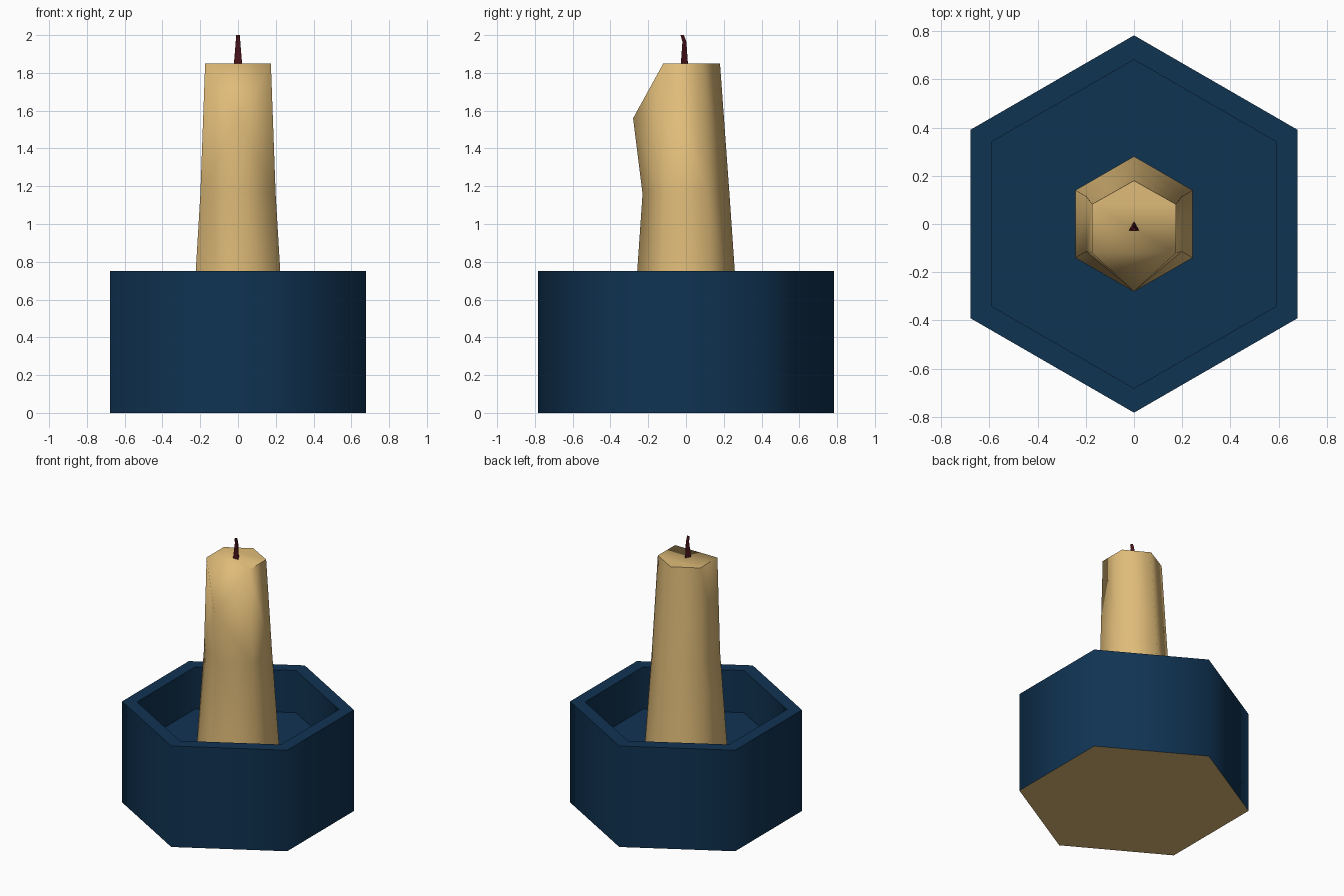
import bpy
import math

if "Cube" in bpy.data.objects:
    bpy.data.objects.remove(bpy.data.objects["Cube"])


def material(name, rgb):
    m = bpy.data.materials.new(name)
    m.diffuse_color = (*rgb, 1)
    m.use_nodes = True
    m.node_tree.nodes["Principled BSDF"].inputs["Base Color"].default_value = m.diffuse_color
    return m


WAX = material("cream wax", (0.74, 0.50, 0.19))
BLUE = material("navy blue", (0.005, 0.033, 0.085))
WICK = material("dark red wick", (0.065, 0.006, 0.010))


def ring(r, z, n=6):
    # point 0 lies at the back (+y), point n/2 at the front (-y)
    return [(r * math.sin(2 * math.pi * i / n), r * math.cos(2 * math.pi * i / n), z)
            for i in range(n)]


def bridge(a, b, n):
    return [(a + i, b + i, b + (i + 1) % n, a + (i + 1) % n) for i in range(n)]


def build(name, verts, faces, mats, angle):
    me = bpy.data.meshes.new(name)
    me.from_pydata(verts, [], faces)
    for m in mats:
        me.materials.append(m)
    ob = bpy.data.objects.new(name, me)
    bpy.context.collection.objects.link(ob)
    bpy.ops.object.select_all(action='DESELECT')
    ob.select_set(True)
    bpy.context.view_layer.objects.active = ob
    bpy.ops.object.mode_set(mode='EDIT')
    bpy.ops.mesh.select_all(action='SELECT')
    bpy.ops.mesh.normals_make_consistent(inside=False)
    bpy.ops.object.mode_set(mode='OBJECT')
    bpy.ops.object.shade_smooth_by_angle(angle=math.radians(angle))
    return ob


# Hexagonal cup with a recessed floor and a cream underside
FLOOR = 0.437
verts = ring(0.783, 0) + ring(0.783, 0.75) + ring(0.682, 0.75) + ring(0.682, FLOOR)
faces = [tuple(range(6))]
for k in range(3):
    faces += bridge(6 * k, 6 * k + 6, 6)
faces.append(tuple(range(18, 24)))
cup = build("holder_cup", verts, faces, [BLUE, WAX], 62)
for p in cup.data.polygons:
    if p.center.z < 0.01:
        p.material_index = 1

# Tapered candle with a chamfered lip leaning out at the front
verts = ring(0.28, FLOOR) + ring(0.23, 1.16)
verts += [(0, 0.18, 1.85), (0.174, 0.082, 1.85), (0.174, -0.12, 1.85),
          (0, -0.28, 1.56), (-0.174, -0.12, 1.85), (-0.174, 0.082, 1.85)]
faces = [tuple(range(6))] + bridge(0, 6, 6)
faces += [f for i, f in enumerate(bridge(6, 12, 6)) if i not in (2, 3)]
faces += [(8, 9, 15), (8, 15, 14), (10, 9, 15), (10, 15, 16)]  # front lip sides
faces += [(14, 15, 16), (12, 13, 14, 16, 17)]                  # chamfer and top
build("candle", verts, faces, [WAX], 62)

# Three-sided wick bending forward at the tip
verts = []
for r, y, z in ((0.026, -0.015, 1.84), (0.014, -0.012, 1.965), (0.012, -0.023, 2.0)):
    verts += [(vx, vy + y, vz) for vx, vy, vz in ring(r, z, 3)]
faces = [(0, 1, 2)] + bridge(0, 3, 3) + bridge(3, 6, 3) + [(6, 7, 8)]
build("wick", verts, faces, [WICK], 30)
